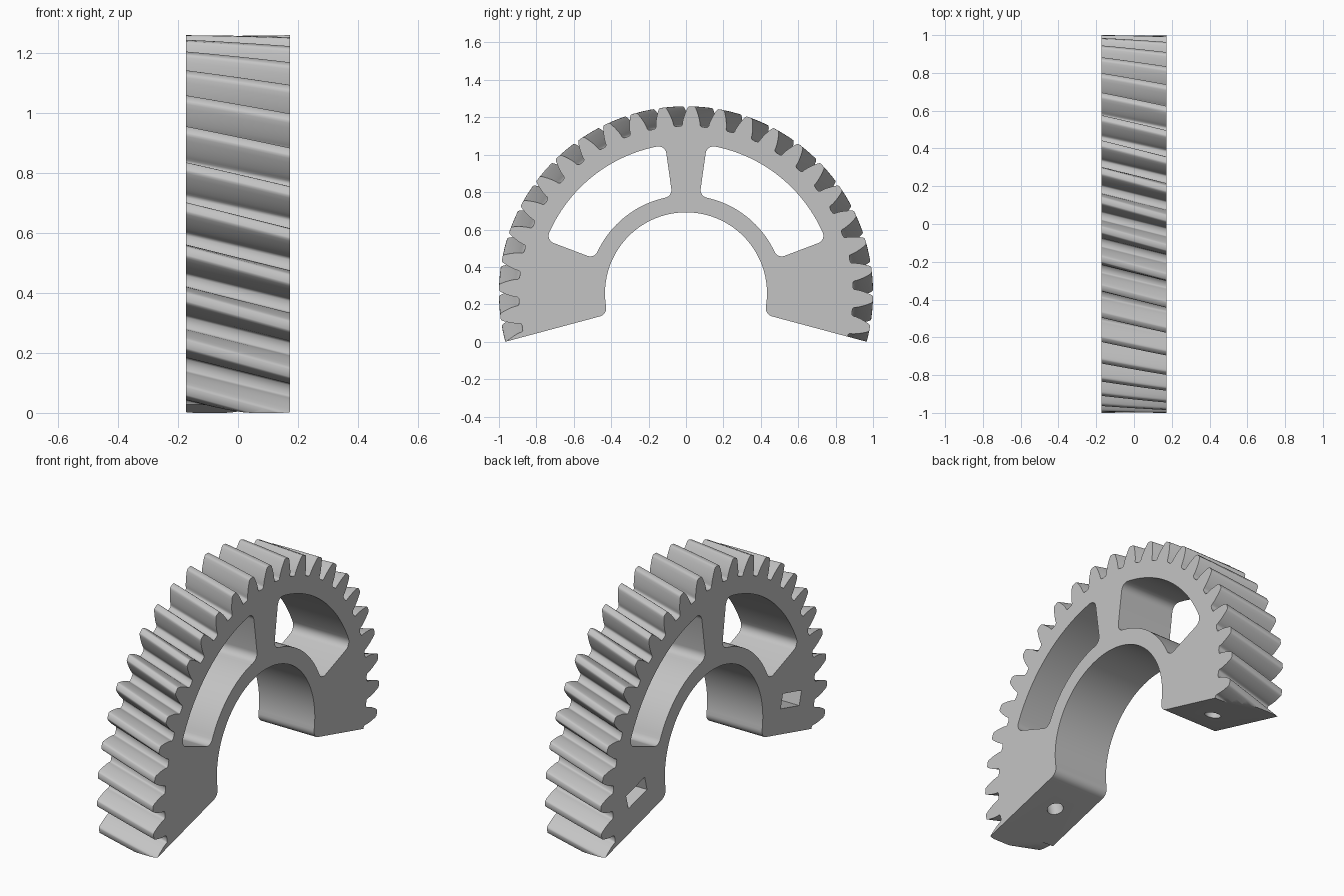
import bpy, bmesh, math
from math import sin, cos, pi, radians, sqrt, acos, asin, tan

if "Cube" in bpy.data.objects:
    bpy.data.objects.remove(bpy.data.objects["Cube"])

ZC = sin(radians(15))        # height of the gear axis
HALF = 0.1725                # half the gear width
TEETH, PITCH_R, ROOT_R = 40, 0.952, 0.893
BASE_R = PITCH_R * cos(radians(20))
TWIST = radians(5.5)         # helix rotation across the width
A0, A1 = radians(-15), radians(195)
BORE = 0.433


def polar(r, a):
    return (r * cos(a), r * sin(a))


def arc(center, r, a, b, n):
    return [(center[0] + r * cos(a + (b - a) * i / n),
             center[1] + r * sin(a + (b - a) * i / n)) for i in range(n + 1)]


def loft(name, layers):
    """Solid from a list of equal closed loops of 3D points."""
    bm = bmesh.new()
    rings = [[bm.verts.new(p) for p in layer] for layer in layers]
    n = len(rings[0])
    for a, b in zip(rings, rings[1:]):
        for i in range(n):
            j = (i + 1) % n
            bm.faces.new((a[i], a[j], b[j], b[i]))
    bm.faces.new(rings[0][::-1])
    bm.faces.new(rings[-1])
    bmesh.ops.recalc_face_normals(bm, faces=bm.faces)
    me = bpy.data.meshes.new(name)
    bm.to_mesh(me)
    bm.free()
    ob = bpy.data.objects.new(name, me)
    bpy.context.collection.objects.link(ob)
    return ob


def prism_x(name, pts):
    return loft(name, [[(x, y, z + ZC) for y, z in pts] for x in (-0.4, 0.4)])


# Involute tooth, half angle at a given radius
def half_angle(r):
    inv = lambda a: tan(a) - a
    return pi / (2 * TEETH) + inv(radians(20)) - inv(acos(BASE_R / r))


def tooth_profile():
    start = 0.913
    step = pi / TEETH
    gap = step - half_angle(start)
    side = []                                   # (half angle, radius) root to tip
    for t in (90, 60, 40, 20):                  # rounded root
        side.append((step - gap * cos(radians(t)) ** 0.6 if t < 90 else step,
                     start - (start - ROOT_R) * sin(radians(t)) ** 0.7))
    for i in range(6):                          # flank
        r = start + (0.991 - start) * i / 5
        side.append((half_angle(r), r))
    h = half_angle(0.997)                       # eased tip
    side += [(h - 0.002, 0.9975), (h - 0.007, 1.0)]
    return [(-a, r) for a, r in side] + [(a, r) for a, r in side[:0:-1]]


# Helical toothed blank
tooth = tooth_profile()
LAYERS = 8
rings = []
for k in range(LAYERS + 1):
    f = k / LAYERS - 0.5
    ring = []
    for t in range(TEETH):
        mid = pi / 2 + (t + 0.5) * 2 * pi / TEETH + f * TWIST
        for a, r in tooth:
            y, z = polar(r, mid + a)
            ring.append((2 * HALF * f, y, z + ZC))
    rings.append(ring)
gear = loft("half_gear", rings)
cutters = []

# Bore together with the open lower sector, rounded at the inner corners
F = 0.045
d = BORE + F
dl = asin(F / d)
pts = arc((0, 0), BORE, A0 + dl, A1 - dl, 72)
pts += arc(polar(d, A1 - dl), F, A1 - dl + pi, A1 + pi / 2, 6)[1:]
pts += [polar(2, A1), (-2, -2), (2, -2), polar(2, A0)]
pts += arc(polar(d, A0 + dl), F, A0 + 1.5 * pi, A0 + dl + pi, 6)[:-1]
cutters.append(prism_x("bore_cutter", pts))


# Rounded window between two radial edges and two arcs
def window(a0, a1, ri, ro, f):
    do, di = asin(f / (ro - f)), asin(f / (ri + f))
    p = arc((0, 0), ro, a0 + do, a1 - do, 30)
    p += arc(polar(ro - f, a1 - do), f, a1 - do, a1 + pi / 2, 6)[1:]
    p += arc(polar(ri + f, a1 - di), f, a1 + pi / 2, a1 - di + pi, 6)
    p += arc((0, 0), ri, a1 - di, a0 + di, 24)[1:]
    p += arc(polar(ri + f, a0 + di), f, a0 + di + pi, a0 + 1.5 * pi, 6)[1:]
    p += arc(polar(ro - f, a0 + do), f, a0 - pi / 2, a0 + do, 6)[:-1]
    return p


for lo, hi in ((20.8, 82), (98, 159.2)):
    cutters.append(prism_x("window_cutter",
                           window(radians(lo), radians(hi), 0.523, 0.80, 0.042)))

# Nut pockets from the -x face and bolt holes from the end faces
BOLT_R = 0.66
c15, s15 = cos(radians(15)), sin(radians(15))


def end_prism(name, pts, lo, hi, s):
    """Extrude (x, radial) points along the normal of one end face."""
    return loft(name, [[(x, s * (r * c15 + n * s15), ZC - r * s15 + n * c15)
                        for x, r in pts] for n in (lo, hi)])


W = 0.085
for s in (1, -1):
    nut = [(-0.4, BOLT_R - W), (W / sqrt(3), BOLT_R - W), (2 * W / sqrt(3), BOLT_R),
           (W / sqrt(3), BOLT_R + W), (-0.4, BOLT_R + W)]
    cutters.append(end_prism("nut_cutter", nut, 0.138, 0.218, s))
    hole = arc((0, BOLT_R), 0.043, 0, 2 * pi, 24)[:-1]
    cutters.append(end_prism("bolt_cutter", hole, -0.1, 0.27, s))

# Cut everything out
bpy.context.view_layer.objects.active = gear
gear.select_set(True)
for cutter in cutters:
    mod = gear.modifiers.new("cut", 'BOOLEAN')
    mod.operation = 'DIFFERENCE'
    mod.solver = 'EXACT'
    mod.object = cutter
    bpy.ops.object.modifier_apply(modifier=mod.name)
    bpy.data.objects.remove(cutter, do_unlink=True)

# Colour and shading
grey = bpy.data.materials.new("plain_grey")
grey.diffuse_color = (0.55, 0.55, 0.55, 1)
grey.use_nodes = True
grey.node_tree.nodes["Principled BSDF"].inputs["Base Color"].default_value = grey.diffuse_color
gear.data.materials.clear()
gear.data.materials.append(grey)
for poly in gear.data.polygons:
    poly.material_index = 0
bpy.ops.object.shade_smooth_by_angle(angle=radians(30))
